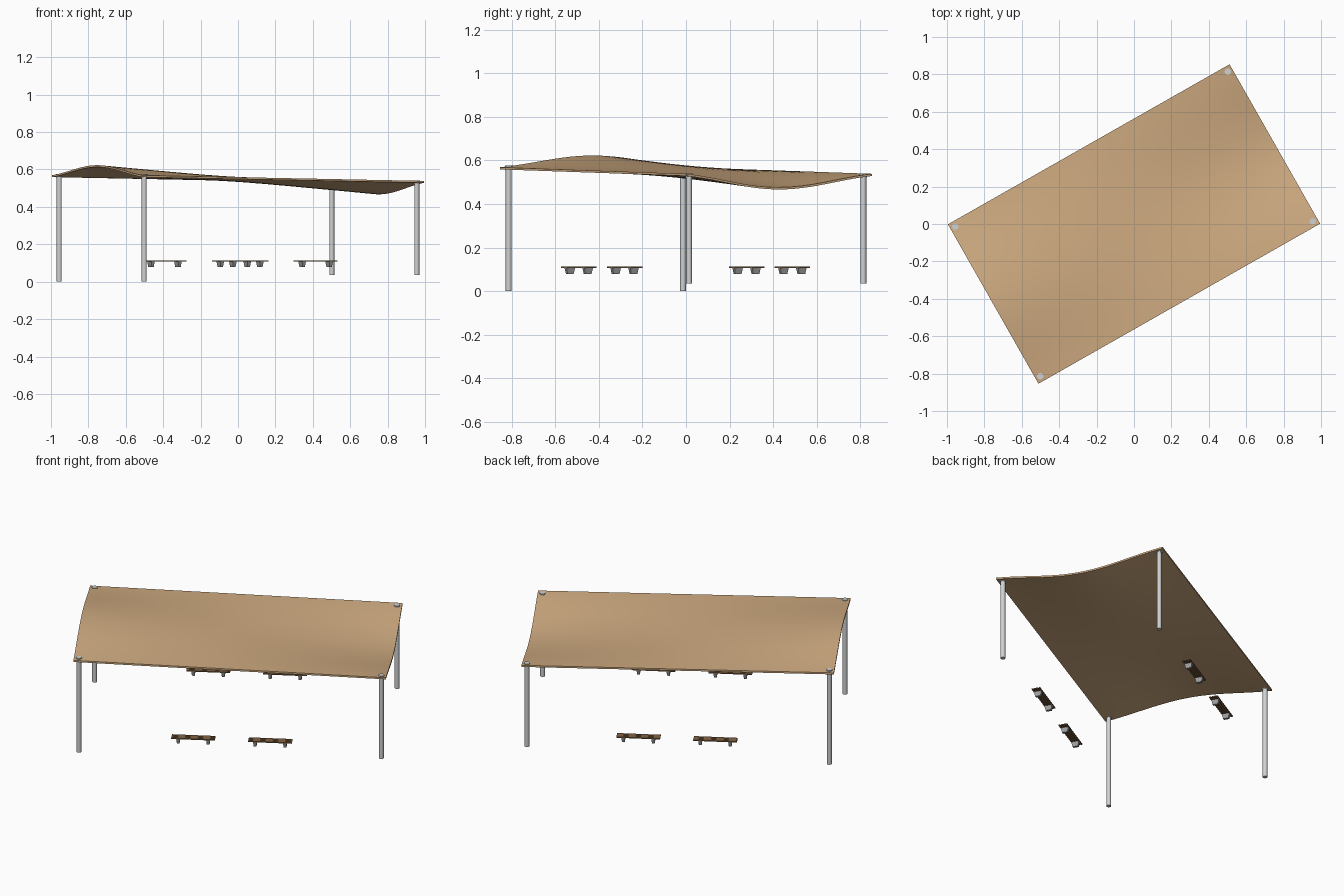
import bpy, bmesh, math
from mathutils import Matrix, Vector

if "Cube" in bpy.data.objects:
    bpy.data.objects.remove(bpy.data.objects["Cube"])

ANG = math.radians(29.6)
ROT = Matrix.Rotation(ANG, 4, 'Z')
HU, HV = 0.866, 0.49          # canopy half length and half width


def material(name, col):
    m = bpy.data.materials.new(name)
    m.diffuse_color = (*col, 1)
    m.use_nodes = True
    m.node_tree.nodes["Principled BSDF"].inputs["Base Color"].default_value = m.diffuse_color
    return m


TAN = material("tan fabric", (0.63, 0.41, 0.22))
STEEL = material("light steel", (0.62, 0.64, 0.65))
WOOD = material("brown wood", (0.22, 0.125, 0.055))
GREY = material("grey metal", (0.33, 0.33, 0.33))


def finish(bm, name, mat, smooth=False):
    bmesh.ops.recalc_face_normals(bm, faces=bm.faces[:])
    me = bpy.data.meshes.new(name)
    bm.to_mesh(me)
    bm.free()
    me.materials.append(mat)
    for p in me.polygons:
        p.use_smooth = smooth
    ob = bpy.data.objects.new(name, me)
    bpy.context.collection.objects.link(ob)
    if smooth:
        bpy.context.view_layer.objects.active = ob
        ob.select_set(True)
        bpy.ops.object.shade_smooth_by_angle(angle=math.radians(35))
        ob.select_set(False)
    return ob


def canopy_z(u, v):
    # one end arches up, the other sags; long edges stay straight
    s, t = u / HU, v / HV
    c = math.cos(t * math.pi / 2)
    bulge = 0.5 * (c + c * c)
    return 0.549 - 0.015 * s - 0.058 * s * bulge - 0.004 * bulge


# Canopy sheet
bm = bmesh.new()
bmesh.ops.create_grid(bm, x_segments=32, y_segments=24, size=1)
for v in bm.verts:
    u, w = v.co.x * HU, v.co.y * HV
    v.co = ROT @ Vector((u, w, canopy_z(u, w) + 0.005))
down = bmesh.ops.extrude_face_region(bm, geom=bm.faces[:])["geom"]
for v in [g for g in down if isinstance(g, bmesh.types.BMVert)]:
    v.co.z -= 0.01
finish(bm, "canopy", TAN, True)


def cylinder(name, pos, z0, z1, r, mat):
    bm = bmesh.new()
    bmesh.ops.create_cone(bm, cap_ends=True, segments=20, radius1=r, radius2=r,
                          depth=z1 - z0,
                          matrix=Matrix.Translation((pos.x, pos.y, (z0 + z1) / 2)))
    finish(bm, name, mat, True)


# Corner posts with end caps through the fabric
for su in (-1, 1):
    for sv in (-1, 1):
        u, v = su * (HU - 0.028), sv * (HV - 0.03)
        p = ROT @ Vector((u, v, 0))
        top = canopy_z(u, v)
        cylinder("post", p, 0.0 if su < 0 else 0.035, top, 0.0135, STEEL)
        cylinder("post_cap", p, top - 0.01, top + 0.01, 0.017, STEEL)


def box(bm, center, size, taper=1.0):
    # box whose lower end is narrowed by taper
    r = bmesh.ops.create_cube(bm, size=1)
    for v in r["verts"]:
        k = taper if v.co.z < 0 else 1
        v.co = Vector((v.co.x * size[0] * k, v.co.y * size[1] * k,
                       v.co.z * size[2])) + Vector(center)


# Benches: slatted seats on two tapered legs
for bu in (-0.213, 0.213):
    for bv in (-0.443, 0.443):
        place = Matrix.Translation((0.011, -0.002, 0)) @ ROT @ Matrix.Translation((bu, bv, 0))
        seat = bmesh.new()
        for i in range(4):
            box(seat, (0, (i - 1.5) * 0.013, 0.110), (0.242, 0.0105, 0.006))
        seat.transform(place)
        finish(seat, "bench_seat", WOOD)
        legs = bmesh.new()
        for s in (-1, 1):
            box(legs, (s * 0.083, 0, 0.0925), (0.021, 0.044, 0.029), 0.72)
        legs.transform(place)
        finish(legs, "bench_legs", GREY)
